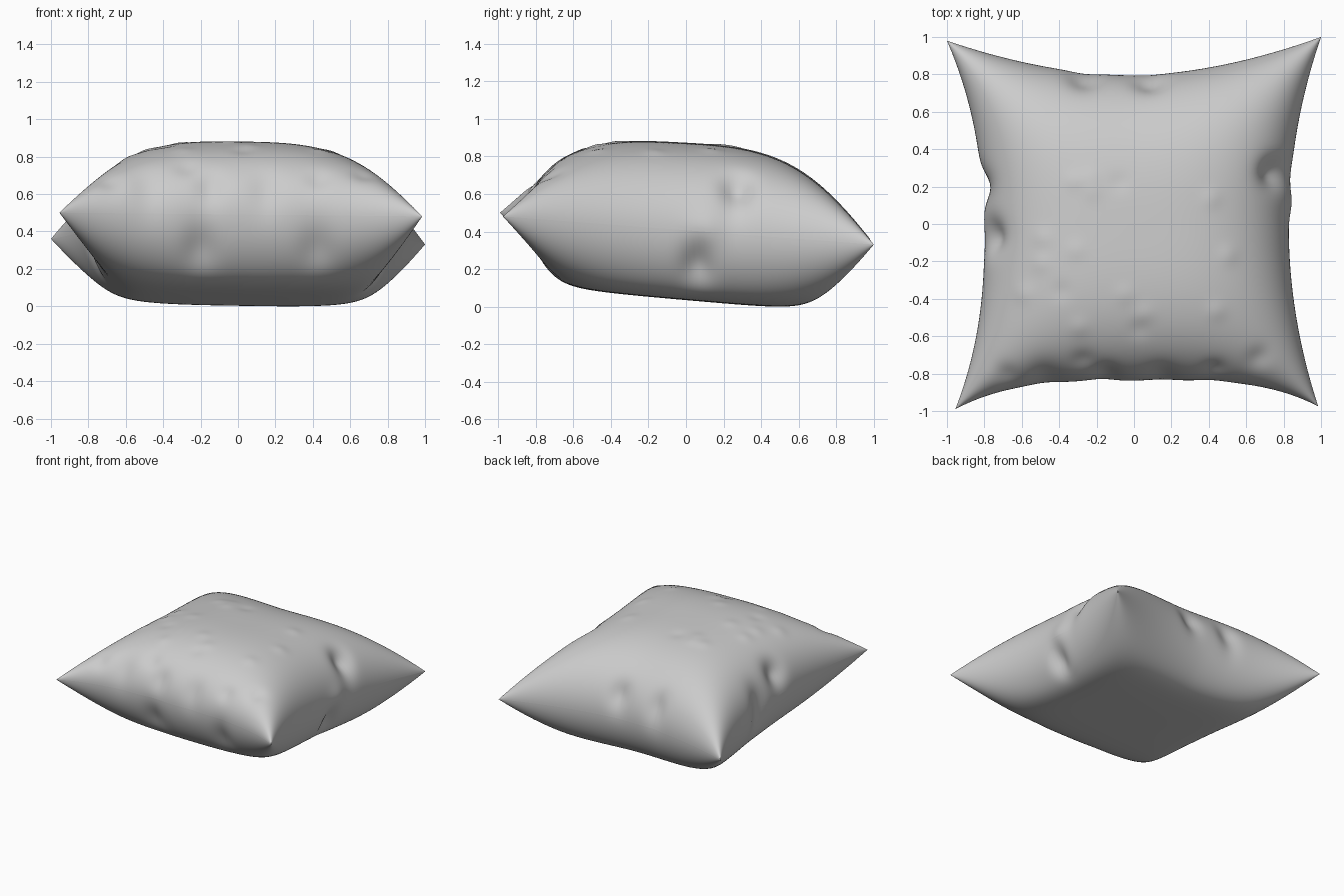
import bpy, bmesh, math, random
from mathutils import Vector

cube = bpy.data.objects.get("Cube")
if cube:
    bpy.data.objects.remove(cube, do_unlink=True)

N = 110  # cells along each side of the cushion

# Seam corners: front left-hand, front right-hand, back left-hand, back right-hand
FL, FR = Vector((-0.955, -0.99, 0.51)), Vector((0.985, -0.975, 0.49))
BL, BR = Vector((-1.0, 0.98, 0.37)), Vector((1.0, 1.0, 0.34))


def bow(t, depth, power):
    """Inward curve of one seam, zero at the corners."""
    return depth * (1 - abs(t) ** power)


def seam_surface(u, v):
    """Mid surface stretched between the four bowed seams."""
    a, b = (1 + u) / 2, (1 + v) / 2
    p = FL.lerp(FR, a).lerp(BL.lerp(BR, a), b)
    p.x += (1 - a) * bow(v, 0.175, 2.3) - a * bow(v, 0.165, 2)
    p.y += (1 - b) * bow(u, 0.145, 3.5) - b * bow(u, 0.195, 1.8)
    return p


def fullness(u, v):
    return math.sqrt(max(0, (1 - abs(u) ** 3) * (1 - abs(v) ** 3)))


def point(i, j, side):
    # Sine spacing packs the rows closer together near the seams
    u = math.sin((i / N - 0.5) * math.pi)
    v = math.sin((j / N - 0.5) * math.pi)
    p = seam_surface(u, v)
    h = fullness(u, v)
    if side > 0:
        p.z += 0.455 * h * (1 + 0.06 * v)
    elif h > 0:
        # Underside is pressed flat where it rests
        p.z -= ((0.5 * h) ** -8 + 0.385 ** -8) ** -0.125
    return p


# Cushion shell: top and underside share the seam vertices
bm = bmesh.new()
grids = {1: {}, -1: {}}
for i in range(N + 1):
    for j in range(N + 1):
        top = bm.verts.new(point(i, j, 1))
        edge = i in (0, N) or j in (0, N)
        grids[1][i, j] = top
        grids[-1][i, j] = top if edge else bm.verts.new(point(i, j, -1))
for side, g in grids.items():
    for i in range(N):
        for j in range(N):
            ring = [g[i, j], g[i + 1, j], g[i + 1, j + 1], g[i, j + 1]]
            bm.faces.new(ring if side > 0 else ring[::-1])
bm.normal_update()

# Creases and puckers: centre, depth (negative bulges), width, stretch in z
creases = [
    ((0.74, 0.27, 0.58), 0.07, 0.08, 2.2),
    ((0.78, 0.06, 0.24), 0.05, 0.08, 1.8),
    ((0.8, 0.1, 0.42), -0.02, 0.09, 1),
    ((-0.74, -0.07, 0.6), 0.06, 0.09, 1.3),
    ((-0.78, 0.2, 0.42), 0.05, 0.09, 2),
    ((0.08, 0.75, 0.52), 0.04, 0.08, 1.5),
    ((-0.27, 0.76, 0.5), 0.04, 0.08, 1.8),
    ((-0.2, -0.8, 0.32), 0.035, 0.09, 1.8),
    ((0.42, -0.8, 0.32), 0.03, 0.09, 1.8),
    ((-0.48, -0.78, 0.6), 0.025, 0.09, 1.5),
    ((-0.15, -0.78, 0.62), 0.03, 0.07, 1.5),
    ((0.15, -0.78, 0.6), 0.025, 0.08, 1.5),
    ((0.43, -0.74, 0.66), 0.025, 0.06, 1),
    ((-0.27, -0.7, 0.72), 0.02, 0.06, 1),
    ((0.66, -0.7, 0.68), 0.02, 0.06, 1),
    ((-0.68, -0.78, 0.64), 0.02, 0.06, 1),
]
# Small soft lumps scattered over the top
random.seed(4)
for _ in range(16):
    x, y = random.uniform(-0.6, 0.7), random.uniform(-0.65, 0.3)
    creases.append(((x, y, 0.83), random.choice((0.007, -0.007)), 0.05, 3))

moves = []
for vert in bm.verts:
    push = 0
    for (x, y, z), depth, width, stretch in creases:
        d = vert.co - Vector((x, y, z))
        d.z /= stretch
        push += depth * math.exp(-d.length_squared / width ** 2)
    moves.append(-push * vert.normal)
for vert, move in zip(bm.verts, moves):
    vert.co += move

# Stitched seam stays crisp
for side in (1,):
    g = grids[side]
    for k in range(N):
        for a, b in (((k, 0), (k + 1, 0)), ((k, N), (k + 1, N)),
                     ((0, k), (0, k + 1)), ((N, k), (N, k + 1))):
            bm.edges.get((g[a], g[b])).smooth = False

# Rest the cushion on the ground
low = min(vert.co.z for vert in bm.verts)
for vert in bm.verts:
    vert.co.z -= low
for face in bm.faces:
    face.smooth = True

mesh = bpy.data.meshes.new("cushion")
bm.to_mesh(mesh)
bm.free()
cushion = bpy.data.objects.new("cushion", mesh)
bpy.context.collection.objects.link(cushion)

# Plain grey fabric
fabric = bpy.data.materials.new("grey_fabric")
fabric.use_nodes = True
grey = (0.6, 0.6, 0.6, 1)
fabric.diffuse_color = grey
fabric.node_tree.nodes["Principled BSDF"].inputs["Base Color"].default_value = grey
mesh.materials.append(fabric)
